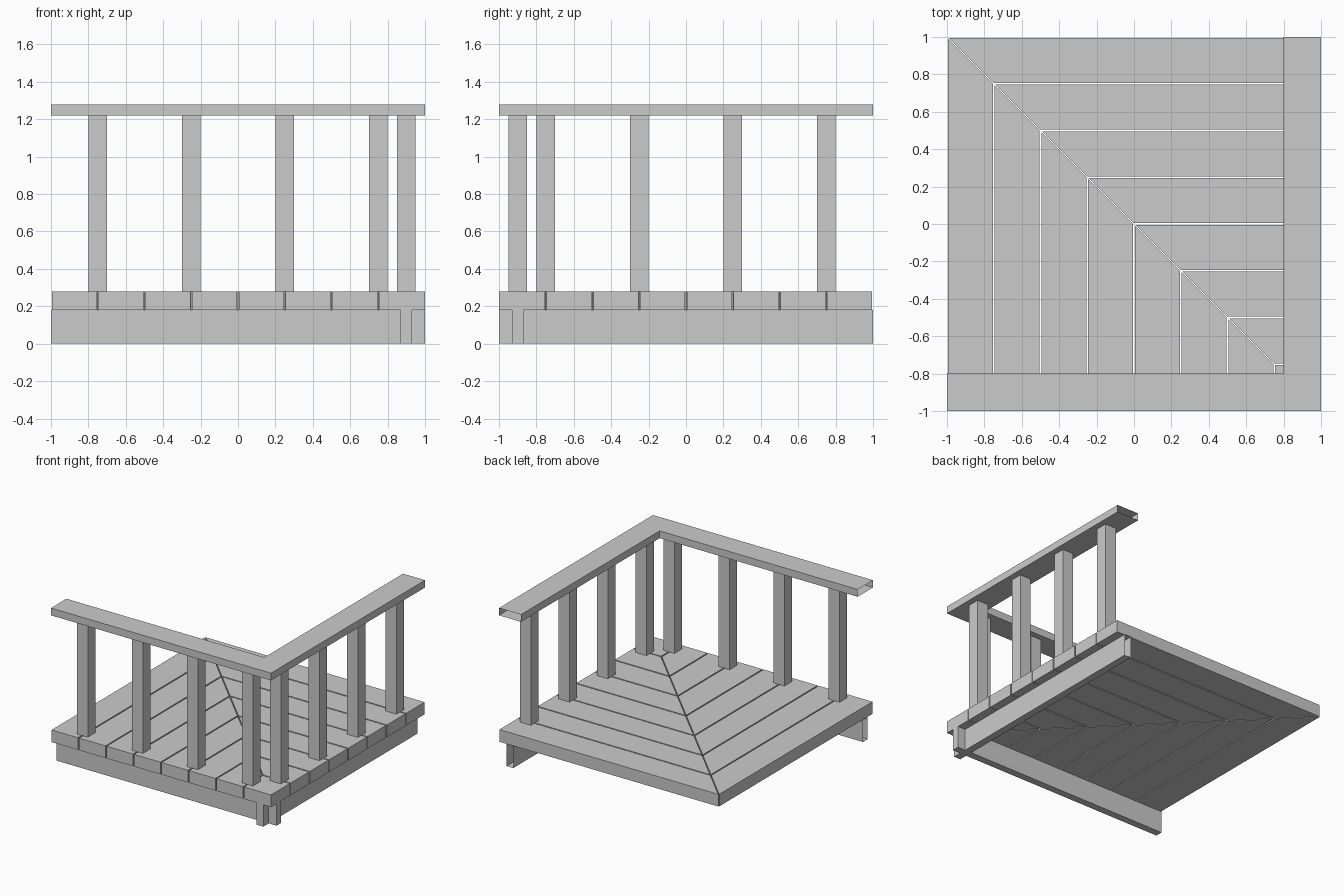
import bpy, bmesh
from mathutils import Vector

if "Cube" in bpy.data.objects:
    bpy.data.objects.remove(bpy.data.objects["Cube"])


def prism(name, pts, z0, z1, open_sides=()):
    """Extrude a flat outline upward; open_sides lists outline edges left without a wall."""
    bm = bmesh.new()
    lo = [bm.verts.new((x, y, z0)) for x, y in pts]
    hi = [bm.verts.new((x, y, z1)) for x, y in pts]
    n = len(pts)
    bm.faces.new(lo[::-1])
    bm.faces.new(hi)
    for i in range(n):
        if i not in open_sides:
            j = (i + 1) % n
            bm.faces.new((lo[i], lo[j], hi[j], hi[i]))
    bmesh.ops.recalc_face_normals(bm, faces=bm.faces)
    mesh = bpy.data.meshes.new(name)
    bm.to_mesh(mesh)
    bm.free()
    obj = bpy.data.objects.new(name, mesh)
    bpy.context.collection.objects.link(obj)
    return obj


def rect(x0, x1, y0, y1):
    return [(x0, y0), (x1, y0), (x1, y1), (x0, y1)]


def both(name, pts, z0, z1, open_sides=()):
    """Make a front part and its twin reflected across the deck's diagonal."""
    prism("front_" + name, pts, z0, z1, open_sides)
    prism("side_" + name, [(-y, -x) for x, y in pts], z0, z1, open_sides)


JOIST_TOP, DECK_TOP, POST_TOP, RAIL_TOP = 0.18, 0.28, 1.22, 1.28
GAP, MITRE = 0.005, 0.005

# crossing joists, open at their far ends
both("joist", rect(-1, 1, -0.93, -0.87), 0, JOIST_TOP, open_sides=(3,))

# mitred deck boards
for i in range(7):
    a, b = -1 + 0.25 * i + GAP, -0.75 + 0.25 * i - GAP
    both(f"board_{i + 1}", [(a, -1), (b, -1), (b, -b - MITRE), (a, -a - MITRE)],
         JOIST_TOP, DECK_TOP)

# square board at the railing corner
prism("corner_board", rect(0.755, 1, -1, -0.755), JOIST_TOP, DECK_TOP)

# railing posts
for i in range(4):
    x = -0.75 + 0.5 * i
    both(f"post_{i + 1}", rect(x - 0.05, x + 0.05, -0.95, -0.85), DECK_TOP, POST_TOP)

# L-shaped handrail, open at both ends
prism("handrail", [(-1, -1), (1, -1), (1, 1), (0.8, 1), (0.8, -0.8), (-1, -0.8)],
      POST_TOP, RAIL_TOP, open_sides=(2, 5))
